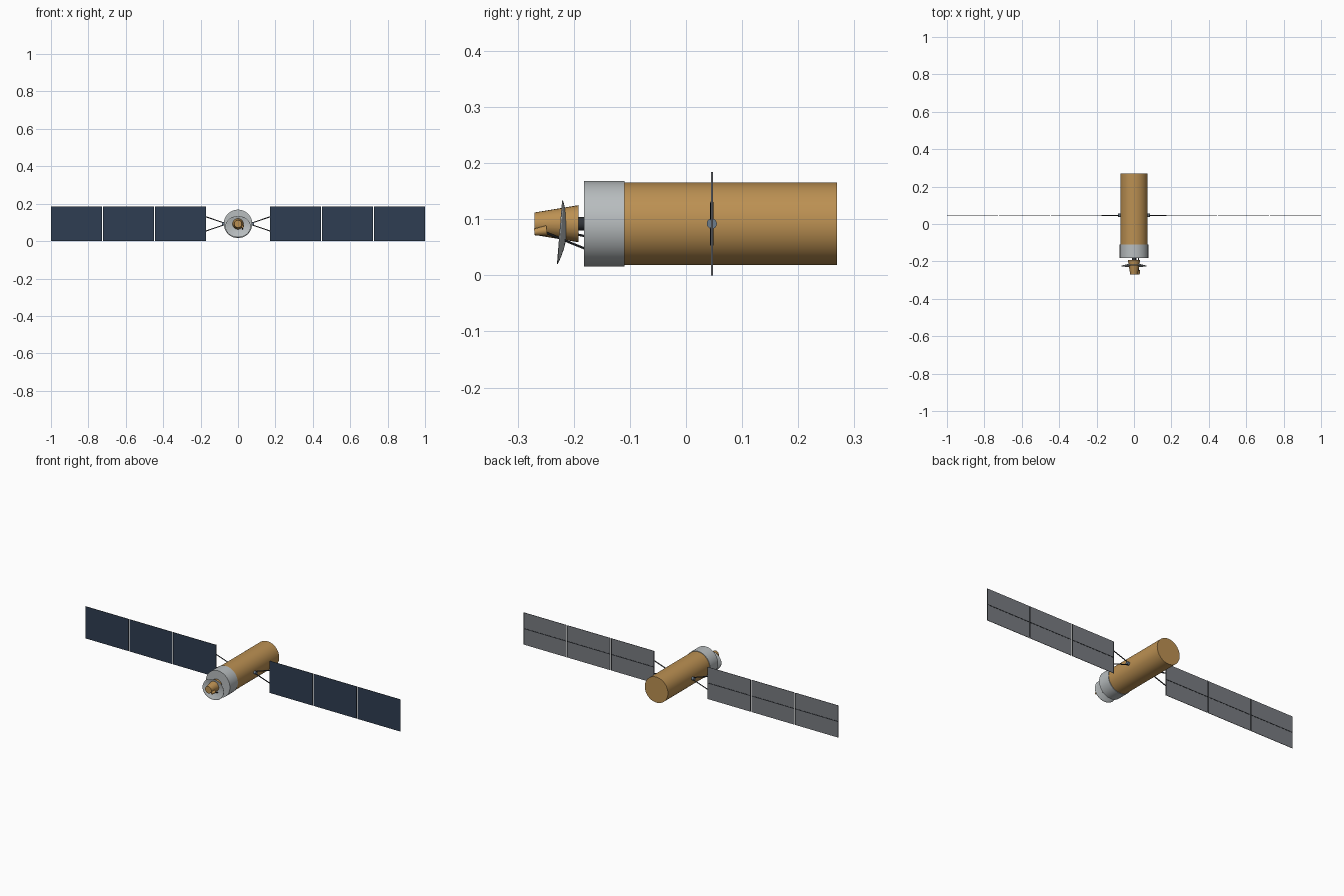
import bpy, bmesh
from mathutils import Vector, Matrix

cube = bpy.data.objects.get("Cube")
if cube:
    bpy.data.objects.remove(cube, do_unlink=True)

AXIS_Z = 0.092     # height of the body axis
WING_Y = 0.046     # depth of the solar wings


def material(name, rgb):
    m = bpy.data.materials.new(name)
    m.use_nodes = True
    m.diffuse_color = (*rgb, 1)
    m.node_tree.nodes["Principled BSDF"].inputs["Base Color"].default_value = (*rgb, 1)
    return m


GOLD = material("gold foil", (0.50, 0.28, 0.085))
SILVER = material("silver grey", (0.48, 0.51, 0.52))
BLUE = material("solar cell blue", (0.028, 0.048, 0.084))
BACKING = material("panel backing grey", (0.19, 0.20, 0.22))
DARK = material("dark strut grey", (0.03, 0.034, 0.04))
STEEL = material("steel hub blue grey", (0.15, 0.20, 0.26))


def finish(name, bm, *mats, smooth=False):
    mesh = bpy.data.meshes.new(name)
    bmesh.ops.recalc_face_normals(bm, faces=bm.faces)
    bm.to_mesh(mesh)
    bm.free()
    for m in mats:
        mesh.materials.append(m)
    obj = bpy.data.objects.new(name, mesh)
    bpy.context.collection.objects.link(obj)
    if smooth:
        bpy.ops.object.select_all(action='DESELECT')
        obj.select_set(True)
        bpy.context.view_layer.objects.active = obj
        bpy.ops.object.shade_smooth_by_angle()
    return obj


def tube(name, a, b, r1, r2, mat, sides=32):
    """Cylinder or cone from point a to point b."""
    a, b = Vector(a), Vector(b)
    bm = bmesh.new()
    turn = (b - a).to_track_quat('Z', 'Y').to_matrix().to_4x4()
    bmesh.ops.create_cone(bm, cap_ends=True, segments=sides, radius1=r1, radius2=r2,
                          depth=(b - a).length,
                          matrix=Matrix.Translation((a + b) / 2) @ turn)
    return finish(name, bm, mat, smooth=True)


def box(name, x, y, z, mat):
    """Box from (low, high) pairs."""
    lo, hi = Vector((x[0], y[0], z[0])), Vector((x[1], y[1], z[1]))
    bm = bmesh.new()
    bmesh.ops.create_cube(bm, size=1, matrix=Matrix.Translation((lo + hi) / 2)
                          @ Matrix.Diagonal((*(hi - lo), 1)))
    return finish(name, bm, mat)


def on_axis(name, y1, y2, r1, r2, mat, sides=48):
    return tube(name, (0, y1, AXIS_Z), (0, y2, AXIS_Z), r1, r2, mat, sides)


# Main body
on_axis("main_body", -0.11, 0.269, 0.0735, 0.0735, GOLD)
on_axis("front_collar", -0.182, -0.11, 0.0762, 0.0762, SILVER)
on_axis("nose_neck", -0.192, -0.18, 0.012, 0.012, DARK, 16)
on_axis("nose_cone", -0.27, -0.192, 0.02, 0.033, GOLD, 24)

# Shallow oval dish, leaning slightly, hollow side to the front
bm = bmesh.new()
profile = [bm.verts.new((0.001 + 0.999 * t, 0.012 * (1 - t * t), 0))
           for t in (0, 0.25, 0.5, 0.75, 0.9, 1)]
edges = [bm.edges.new(p) for p in zip(profile, profile[1:])]
bmesh.ops.spin(bm, geom=profile + edges, cent=(0, 0, 0), axis=(0, 1, 0),
               angle=6.283185, steps=40, use_duplicate=False)
bmesh.ops.remove_doubles(bm, verts=bm.verts, dist=0.0005)
bmesh.ops.scale(bm, vec=(0.068, 1, 0.057), verts=bm.verts)
dish = finish("dish", bm, SILVER, smooth=True)
dish.location = (0, -0.224, 0.077)
dish.rotation_euler.x = -0.08
dish.modifiers.new("thickness", 'SOLIDIFY').thickness = 0.0015

# Feed horn and its struts
tube("feed_horn", (0.024, -0.27, 0.077), (0.024, -0.248, 0.08), 0.006, 0.009, GOLD, 16)
tube("feed_strut", (0.024, -0.25, 0.076), (0.024, -0.181, 0.048), 0.002, 0.002, DARK, 8)
tube("neck_strut", (0.015, -0.195, 0.073), (0.015, -0.181, 0.07), 0.002, 0.002, DARK, 8)

# Solar wings
INNER, OUTER, GAP, COUNT = 0.17, 1.0, 0.005, 3
pitch = (OUTER - INNER + GAP) / COUNT
for side, word in ((1, "left"), (-1, "right")):
    def span(a, b):
        return tuple(sorted((side * a, side * b)))

    tube(word + "_wing_hub", (side * 0.07, WING_Y, AXIS_Z), (side * 0.086, WING_Y, AXIS_Z),
         0.009, 0.009, STEEL, 20)
    for place, dz in (("upper", 1), ("lower", -1)):
        tube(f"{word}_{place}_yoke", (side * 0.08, WING_Y, AXIS_Z + dz * 0.007),
             (side * 0.172, WING_Y, AXIS_Z + dz * 0.038), 0.0028, 0.0028, DARK, 8)

    for i in range(COUNT):
        x0 = INNER + i * pitch
        x1 = x0 + pitch - GAP
        tag = f"{word}_panel_{i + 1}"
        # Blue cells on the front face, grey backing elsewhere
        panel = box(tag, span(x0, x1), (WING_Y - 0.0015, WING_Y + 0.0008), (0, 0.184), BACKING)
        panel.data.materials.append(BLUE)
        for face in panel.data.polygons:
            face.material_index = int(face.normal.y < -0.5)
        # Stiffening ribs behind: one lengthwise, one at each end
        back = (WING_Y + 0.0008, WING_Y + 0.002)
        box(tag + "_rib", span(x0, x1), back, (AXIS_Z - 0.002, AXIS_Z + 0.002), DARK)
        for end, x in (("inner", x0), ("outer", x1 - 0.002)):
            box(f"{tag}_{end}_edge", span(x, x + 0.002), back, (0, 0.184), DARK)
